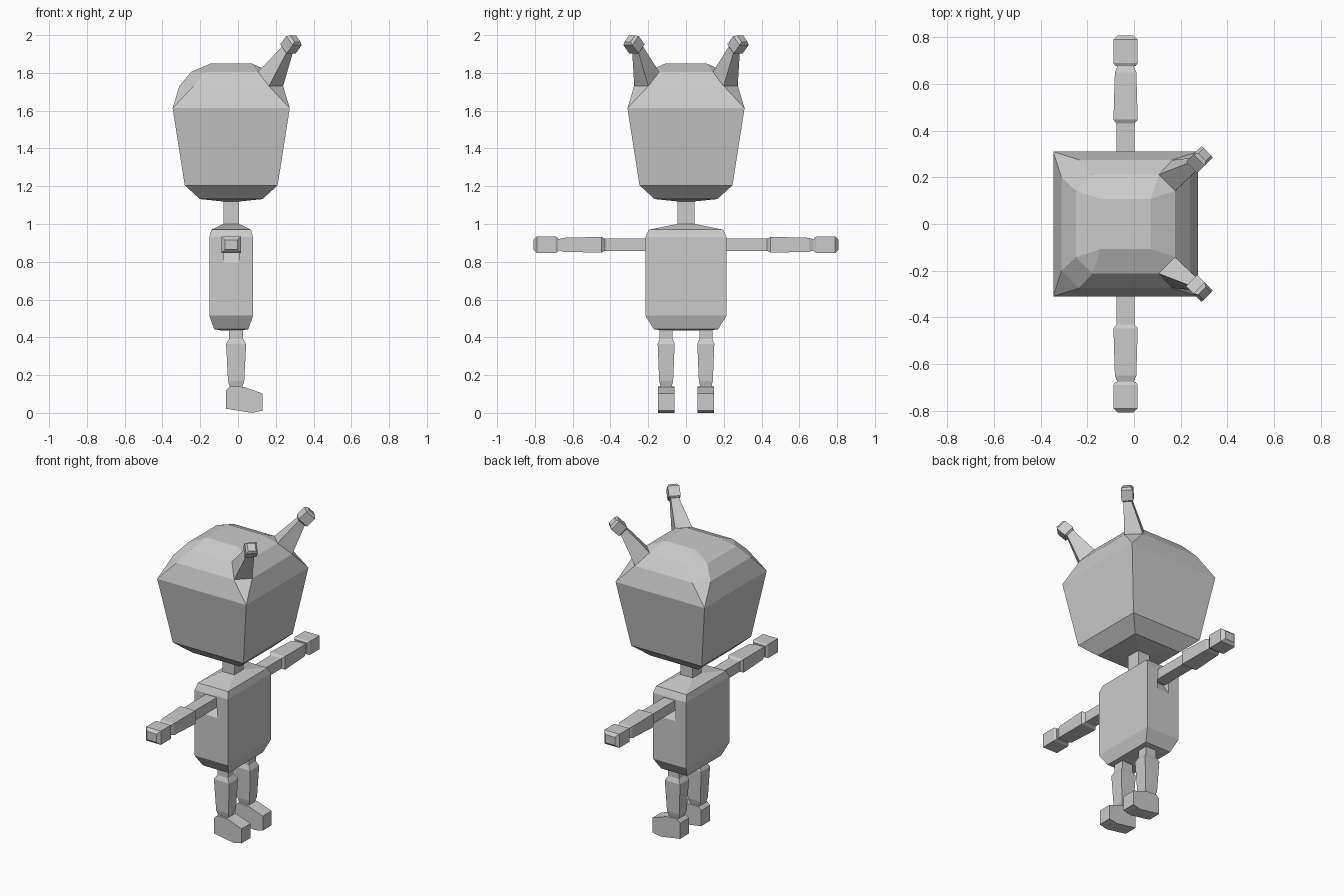
import bpy, bmesh
from mathutils import Vector

if "Cube" in bpy.data.objects:
    bpy.data.objects.remove(bpy.data.objects["Cube"])

CX = -0.036  # common centre line of head, body and arms


def loft(name, rings):
    """Skin a stack of equal-length point rings, cap both ends."""
    bm = bmesh.new()
    rows = [[bm.verts.new(p) for p in r] for r in rings]
    n = len(rows[0])
    for a, b in zip(rows, rows[1:]):
        for i in range(n):
            j = (i + 1) % n
            bm.faces.new((a[i], a[j], b[j], b[i]))
    bm.faces.new(rows[0][::-1])
    bm.faces.new(rows[-1])
    bmesh.ops.remove_doubles(bm, verts=bm.verts, dist=0.0005)
    bmesh.ops.recalc_face_normals(bm, faces=bm.faces)
    me = bpy.data.meshes.new(name)
    bm.to_mesh(me)
    bm.free()
    ob = bpy.data.objects.new(name, me)
    bpy.context.collection.objects.link(ob)
    return ob


def ring(z, hx, hy, c=0.0, cx=CX, cy=0.0):
    """Horizontal rectangle with corners cut by c."""
    s = [(hx, -hy + c), (hx, hy - c), (hx - c, hy), (-hx + c, hy),
         (-hx, hy - c), (-hx, -hy + c), (-hx + c, -hy), (hx - c, -hy)]
    return [(cx + x, cy + y, z) for x, y in s]


def quad(c, u, v, h):
    return [c + (u * a + v * b) * h for a, b in ((-1, -1), (1, -1), (1, 1), (-1, 1))]


# head
loft("head", [ring(*r) for r in (
    (1.12, .05, .05), (1.132, .166, .166), (1.205, .246, .246), (1.613, .31, .31),
    (1.73, .275, .275, .075), (1.805, .212, .212, .07), (1.85, .108, .108))])

# neck and torso
loft("neck", [ring(.98, .042, .045), ring(1.14, .042, .045)])
torso = loft("torso", [ring(*r) for r in (
    (.436, .05, .12), (.443, .09, .17), (.515, .116, .215), (.93, .116, .215),
    (.97, .105, .197), (1.0, .042, .045))])

for side, s in (("left", 1), ("right", -1)):
    # armpit recess
    cut = loft(side + "_armpit_cutter", [
        [(x, s * .23, .77), (x, s * .17, .865), (x, s * .23, .865)]
        for x in (CX - .04, CX + .04)])
    cut.hide_render = True
    cut.hide_set(True)
    m = torso.modifiers.new("armpit", 'BOOLEAN')
    m.operation, m.object, m.solver = 'DIFFERENCE', cut, 'EXACT'

    # antenna: stem grows from the cut head corner, then a small block
    d = Vector((.5, .5, .7)).normalized()
    u = Vector((1, -1, 0)).normalized()
    v = d.cross(u)
    base = [Vector(p) for p in ((.164, .274, 1.73), (.239, .199, 1.73),
                                (.176, .142, 1.805), (.106, .212, 1.805))]
    tip = Vector((.283, .278, 1.953))
    if v.z < 0:
        v.negate()
    # orient each section like the base: low pair first, then high pair
    sec = lambda off, h: quad(tip + d * off, u, v, h)
    rings = [base, sec(-.045, .024), sec(-.037, .034), sec(.026, .034), sec(.04, .023)]
    loft(side + "_antenna", [[(p.x, s * p.y, p.z) for p in r] for r in rings])

    # arm and hand: (y, half depth, half height)
    def arm(name, sections):
        loft(name, [[(CX + a * hx, s * y, .89 + b * hz)
                     for a, b in ((-1, -1), (1, -1), (1, 1), (-1, 1))]
                    for y, hx, hz in sections])
    arm(side + "_arm", ((.19, .038, .032), (.43, .038, .032), (.447, .052, .042),
                        (.65, .046, .037), (.675, .035, .029), (.69, .035, .029)))
    arm(side + "_hand", ((.678, .044, .036), (.69, .052, .043),
                         (.79, .052, .043), (.808, .033, .026)))

    # leg and foot
    y = s * .105
    loft(side + "_leg", [ring(z, hx, hy, 0, -.01, y) for z, hx, hy in (
        (.12, .034, .03), (.14, .034, .03), (.17, .043, .037),
        (.365, .053, .045), (.392, .037, .034), (.46, .037, .034))])
    side_view = ((-.063, .12), (-.043, .14), (.03, .138), (.13, .103),
                 (.13, .012), (.075, .0), (-.063, .022))
    loft(side + "_foot", [[(x, y + k * .044, z) for x, z in side_view] for k in (-1, 1)])
